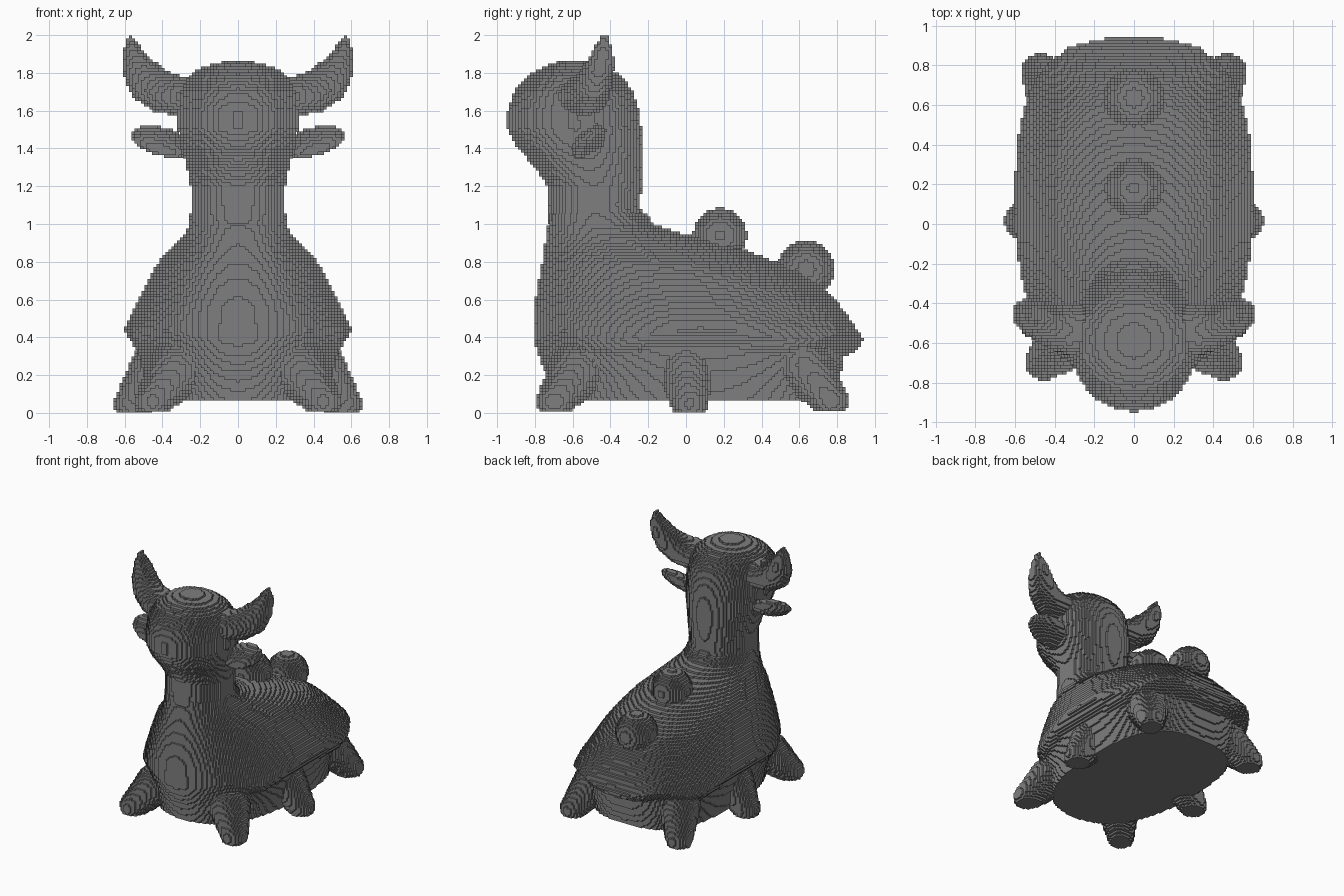
import bpy, bmesh
from math import sin, cos, pi, ceil, log2
from mathutils import Vector, Matrix

CELL = 0.0157   # size of the little steps on the surface

old = bpy.data.objects.get("Cube")
if old:
    bpy.data.objects.remove(old, do_unlink=True)

grey = bpy.data.materials.new("clay_grey")
grey.use_nodes = True
grey.diffuse_color = (0.21, 0.21, 0.21, 1)
grey.node_tree.nodes["Principled BSDF"].inputs["Base Color"].default_value = (0.21, 0.21, 0.21, 1)


def finish(name, bm):
    """Turn a bmesh into an object with fine stepped blocks of equal size."""
    bmesh.ops.recalc_face_normals(bm, faces=bm.faces)
    mesh = bpy.data.meshes.new(name)
    bm.to_mesh(mesh)
    bm.free()
    mesh.materials.append(grey)
    obj = bpy.data.objects.new(name, mesh)
    bpy.context.collection.objects.link(obj)
    size = max(max(v.co[i] for v in mesh.vertices) - min(v.co[i] for v in mesh.vertices)
               for i in range(3))
    mod = obj.modifiers.new("steps", 'REMESH')
    mod.mode = 'BLOCKS'
    mod.octree_depth = ceil(log2(size / CELL / 0.98))
    mod.scale = size / (CELL * 2 ** mod.octree_depth)
    mod.use_remove_disconnected = False
    return obj


def skin(bm, rings):
    """Bridge closed rings of points and cap both ends."""
    loops = [[bm.verts.new(p) for p in ring] for ring in rings]
    n = len(loops[0])
    for a, b in zip(loops, loops[1:]):
        for i in range(n):
            j = (i + 1) % n
            bm.faces.new((a[i], a[j], b[j], b[i]))
    bm.faces.new(loops[0])
    bm.faces.new(loops[-1])


def power(v, e):
    return abs(v) ** (2 / e) * (1 if v > 0 else -1)


def ring(z, front, back, half, e_front, e_back, wave=0.0, n=64):
    """Horizontal outline, rounder at the front and squarer at the back."""
    mid, depth = (front + back) / 2, (back - front) / 2
    points = []
    for i in range(n):
        a = 2 * pi * i / n
        e = e_back if sin(a) > 0 else e_front
        points.append(Vector((half * power(cos(a), e), mid + depth * power(sin(a), e),
                              z + wave * cos(6 * a))))
    return points


# Lower body, mantle with wavy rim, and shoulders: height, front, back, half width, wave
body = [(.06, -.70, .78, .48, 0), (.2, -.74, .82, .5, 0), (.32, -.78, .84, .53, .02),
        (.36, -.79, .9, .57, .03), (.41, -.8, .94, .6, .03), (.47, -.8, .9, .585, .02),
        (.56, -.8, .83, .54, .01), (.65, -.79, .75, .5, 0), (.73, -.775, .64, .46, 0),
        (.8, -.76, .47, .42, 0), (.86, -.75, .32, .36, 0), (.91, -.745, .16, .31, 0),
        (.95, -.74, -.03, .28, 0), (1, -.73, -.17, .26, 0), (1.06, -.73, -.22, .25, 0)]
# Neck and rounded head
head = [(1.0, -.73, -.22, .25), (1.1, -.735, -.24, .25), (1.2, -.735, -.235, .25),
        (1.3, -.8, -.23, .27), (1.4, -.89, -.23, .3), (1.5, -.945, -.235, .315),
        (1.6, -.945, -.25, .315), (1.7, -.91, -.28, .31), (1.78, -.84, -.34, .265),
        (1.83, -.76, -.41, .19), (1.865, -.65, -.53, .06)]

bm = bmesh.new()
skin(bm, [ring(z, f, b, h, 2.3, 2 + max(0, min(1, (.9 - z) * 2)), w) for z, f, b, h, w in body])
finish("body_mantle", bm)

bm = bmesh.new()
skin(bm, [ring(z, f, b, h, 2.1, 2.1) for z, f, b, h in head])
finish("neck_and_head", bm)


def ball(bm, centre, radius):
    return bmesh.ops.create_icosphere(bm, subdivisions=4, radius=radius,
                                      matrix=Matrix.Translation(centre))["verts"]


# Two round bumps on the back
for label, centre, radius in (("front", (0, .18, .94), .145), ("rear", (0, .635, .76), .15)):
    bm = bmesh.new()
    ball(bm, centre, radius)
    finish("back_bump_" + label, bm)

# Feet: tapered lobes flaring to the ground, inner point, outer point
feet = {"front": ((.33, -.58, .22), (.455, -.695, .06)),
        "middle": ((.42, 0, .24), (.56, .02, .05)),
        "rear": ((.38, .62, .26), (.475, .765, .065))}


def foot(name, side, inner, outer):
    bm = bmesh.new()
    flip = Vector((side, 1, 1))
    ball(bm, Vector(inner) * flip, .15)
    ball(bm, Vector(outer) * flip, .095)
    hull = bmesh.ops.convex_hull(bm, input=bm.verts)
    inside = {g for g in hull["geom_interior"] if isinstance(g, bmesh.types.BMVert)}
    bmesh.ops.delete(bm, geom=list(inside), context='VERTS')
    # flat sole
    bmesh.ops.bisect_plane(bm, geom=bm.verts[:] + bm.edges[:] + bm.faces[:],
                           plane_co=(0, 0, 0.004), plane_no=(0, 0, -1), clear_outer=True)
    bmesh.ops.holes_fill(bm, edges=[e for e in bm.edges if e.is_boundary], sides=0)
    finish(name, bm)


# Ear: leaf swept along a rising curve; centre, in-plane radius, depth radius
ear = [((.22, -.54, 1.675), .1, .13), ((.32, -.54, 1.68), .105, .13),
       ((.4, -.52, 1.695), .112, .115), ((.48, -.49, 1.75), .112, .095),
       ((.53, -.46, 1.83), .088, .08), ((.56, -.44, 1.92), .05, .055),
       ((.575, -.43, 1.995), .008, .015)]


def make_ear(name, side):
    bm = bmesh.new()
    centres = [Vector(c) for c, _, _ in ear]
    rings = []
    for k, (c, wide, deep) in enumerate(ear):
        t = centres[min(k + 1, len(ear) - 1)] - centres[max(k - 1, 0)]
        across = Vector((-t.z, 0, t.x)).normalized()
        rings.append([(Vector(c) + across * wide * cos(a) + Vector((0, deep * sin(a), 0)))
                      * Vector((side, 1, 1)) for a in (2 * pi * i / 32 for i in range(32))])
    skin(bm, rings)
    finish(name, bm)


# Cheek flap: flattened, tilted ellipsoid
def make_flap(name, side):
    bm = bmesh.new()
    shape = (Matrix.Translation((side * .4, -.515, 1.435)) @ Matrix.Rotation(-side * .25, 4, 'Y')
             @ Matrix.Rotation(.65, 4, 'X') @ Matrix.Diagonal((.17, .105, .05, 1)))
    bmesh.ops.create_icosphere(bm, subdivisions=4, radius=1, matrix=shape)
    finish(name, bm)


for side, label in ((1, "left"), (-1, "right")):
    make_ear("ear_" + label, side)
    make_flap("cheek_flap_" + label, side)
    for place, (inner, outer) in feet.items():
        foot(f"{place}_foot_{label}", side, inner, outer)
